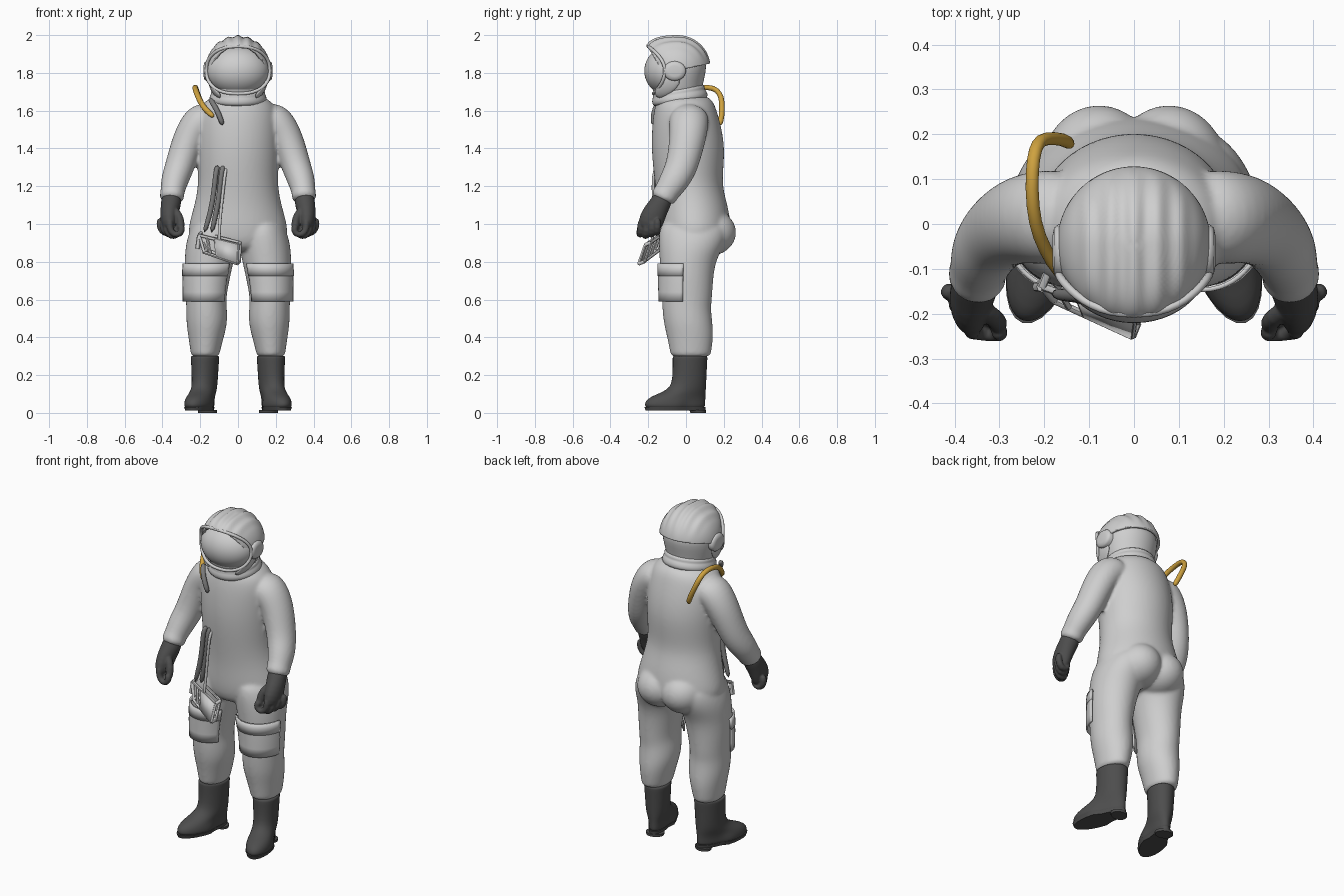
import bpy, bmesh, math
from mathutils import Vector

cube = bpy.data.objects.get("Cube")
if cube:
    bpy.data.objects.remove(cube, do_unlink=True)


def material(name, r, g, b):
    m = bpy.data.materials.new(name)
    m.use_nodes = True
    m.diffuse_color = (r, g, b, 1)
    m.node_tree.nodes["Principled BSDF"].inputs["Base Color"].default_value = (r, g, b, 1)
    return m


SUIT = material("suit_grey", .62, .62, .62)
RUBBER = material("dark_rubber", .075, .075, .075)
TUBING = material("tube_grey", .2, .2, .2)
AMBER = material("amber_hose", .62, .36, .05)


def skin(bm, rings, closed=True):
    """Join rings of points with quads; closed rings get end caps."""
    vs = [[bm.verts.new(p) for p in ring] for ring in rings]
    n = len(vs[0])
    for a, b in zip(vs, vs[1:]):
        for i in range(n if closed else n - 1):
            j = (i + 1) % n
            bm.faces.new((a[i], a[j], b[j], b[i]))
    if closed:
        bm.faces.new(vs[0])
        bm.faces.new(vs[-1])


def oval(cx, hw, y0, y1, z, t, grow=0.0):
    """Point on an oval horizontal section at angle t."""
    return Vector((cx + (hw + grow) * math.cos(t),
                   (y0 + y1) / 2 + ((y1 - y0) / 2 + grow) * math.sin(t), z))


def stack(bm, sections, side=1, n=24, tilt=0):
    rings = []
    for sec in sections:
        ring = [oval(*sec, math.tau * i / n) for i in range(n)]
        rings.append([Vector((p.x * side, p.y, p.z + tilt * p.y)) for p in ring])
    skin(bm, rings)


def tube(bm, path, r=None, side=1, n=20):
    """Sweep an oval along a path of (x, y, z) or (x, y, z, width, depth)."""
    pts = [Vector((p[0] * side, p[1], p[2])) for p in path]
    rings, u = [], Vector((0, 1, 0))
    for i, p in enumerate(pts):
        d = (pts[min(i + 1, len(pts) - 1)] - pts[max(i - 1, 0)]).normalized()
        if abs(d.dot(u)) > .95:
            u = Vector((1, 0, 0))
        u = (u - d * d.dot(u)).normalized()
        v = d.cross(u)
        ra, rb = (r, r) if r else path[i][3:]
        rings.append([p + v * ra * math.cos(math.tau * k / n) + u * rb * math.sin(math.tau * k / n)
                      for k in range(n)])
    skin(bm, rings)


def finish(name, bm, mat, sub=1, voxel=0, smooth=0, thick=0, offset=-1):
    bmesh.ops.recalc_face_normals(bm, faces=bm.faces)
    me = bpy.data.meshes.new(name)
    bm.to_mesh(me)
    bm.free()
    me.materials.append(mat)
    for f in me.polygons:
        f.use_smooth = True
    me.set_sharp_from_angle(angle=math.radians(45 if not sub else 180))
    ob = bpy.data.objects.new(name, me)
    bpy.context.collection.objects.link(ob)
    if thick:
        m = ob.modifiers.new("Thickness", "SOLIDIFY")
        m.thickness, m.offset = thick, offset
    if sub:
        m = ob.modifiers.new("Round", "SUBSURF")
        m.levels = m.render_levels = sub
    if voxel:
        m = ob.modifiers.new("Blend", "REMESH")
        m.mode, m.voxel_size, m.use_smooth_shade = "VOXEL", voxel, True
        m = ob.modifiers.new("Soften", "SMOOTH")
        m.iterations, m.factor = smooth, .5


def ellipsoid(bm, centre, radii, u=48, v=24):
    vs = bmesh.ops.create_uvsphere(bm, u_segments=u, v_segments=v, radius=1)["verts"]
    for p in vs:
        p.co = Vector(centre) + Vector([a * b for a, b in zip(p.co, radii)])


# One-piece suit: trunk, seat, legs and sleeves blended together
LEG = [(.174, .072, -.078, .127, .295), (.174, .076, -.083, .133, .31), (.169, .094, -.1, .146, .40),
       (.165, .109, -.118, .142, .47), (.166, .109, -.126, .132, .55), (.17, .106, -.128, .138, .60),
       (.164, .119, -.134, .144, .70), (.153, .13, -.14, .156, .80), (.142, .138, -.145, .2, .88),
       (.13, .13, -.145, .225, .96), (.12, .10, -.12, .2, 1.03)]
TRUNK = [(.14, -.10, .12, .85), (.225, -.135, .18, .89), (.266, -.147, .236, .94), (.262, -.152, .24, 1.0),
         (.232, -.154, .222, 1.1), (.212, -.164, .193, 1.2), (.215, -.176, .2, 1.3), (.22, -.184, .206, 1.4),
         (.22, -.182, .192, 1.5), (.213, -.174, .17, 1.58), (.193, -.163, .152, 1.635), (.152, -.15, .13, 1.665),
         (.12, -.13, .10, 1.68)]
ARM = [(.12, .02, 1.57, .08, .10), (.20, .015, 1.55, .1, .108), (.25, .012, 1.475, .088, .1),
       (.284, -.004, 1.385, .082, .092), (.312, -.026, 1.295, .078, .086), (.338, -.065, 1.225, .073, .08),
       (.348, -.105, 1.165, .062, .066), (.349, -.112, 1.155, .067, .07), (.351, -.128, 1.118, .062, .064)]
bm = bmesh.new()
stack(bm, [(0,) + s for s in TRUNK])
for side in (-1, 1):
    stack(bm, LEG, side)
    tube(bm, ARM, side=side)
    ellipsoid(bm, (.078 * side, .12, .955), (.13, .145, .125))
finish("suit", bm, SUIT, sub=2, voxel=.01, smooth=5)


def leg_at(z):
    for a, b in zip(LEG, LEG[1:]):
        if a[4] <= z <= b[4]:
            k = (z - a[4]) / (b[4] - a[4])
            return [p + (q - p) * k for p, q in zip(a, b)]


for side, tag in ((-1, "right"), (1, "left")):
    # Thigh pocket with its flap, wrapped around the leg
    for part, zs, grow in (("pocket", (.59, .64, .69, .74, .785), .004), ("flap", (.725, .76, .79), .007)):
        bm = bmesh.new()
        rows = []
        for z in zs:
            row = [oval(*leg_at(z), math.radians(-142 + 134 * i / 20), grow + .05 * (.79 - z)) for i in range(21)]
            rows.append([Vector((p.x * side, p.y, p.z)) for p in row])
        skin(bm, rows, closed=False)
        finish(f"{tag}_{part}", bm, SUIT, sub=0, thick=.01, offset=0)

    # Boot: shaft and foot turned outward, with a sole and a heel
    def turn_out(bm):
        a = math.radians(17)
        for v in bm.verts:
            x, y = v.co.x * side, v.co.y - .03
            k = max(0, min(1, (.12 - v.co.z) / .06))
            x *= 1 + k * (.15 if y < -.08 else -.1)
            v.co.x = side * (.172 + x * math.cos(a) - y * math.sin(a))
            v.co.y = .03 + y * math.cos(a) + x * math.sin(a)

    bm = bmesh.new()
    stack(bm, [(0, .06, -.215, .095, .02), (0, .066, -.23, .106, .035), (0, .065, -.228, .106, .06),
               (0, .064, -.2, .106, .085), (0, .064, -.135, .107, .108), (0, .065, -.088, .108, .135),
               (0, .067, -.075, .11, .18), (0, .071, -.073, .113, .25), (0, .074, -.074, .116, .295),
               (0, .073, -.072, .114, .302), (0, .05, -.05, .09, .302)])
    turn_out(bm)
    finish(f"{tag}_boot", bm, RUBBER)
    bm = bmesh.new()
    stack(bm, [(0, .06, -.225, .106, .012), (0, .065, -.232, .108, .032)])
    stack(bm, [(0, .056, .025, .107, 0), (0, .058, .02, .108, .015)])
    turn_out(bm)
    finish(f"{tag}_boot_sole", bm, RUBBER, sub=0)

    # Glove: palm, curled fingers and thumb
    bm = bmesh.new()
    tube(bm, [(.351, -.115, 1.15, .054, .054), (.354, -.135, 1.11, .054, .055), (.362, -.16, 1.07, .05, .062),
              (.367, -.182, 1.025, .045, .068), (.364, -.193, .985, .038, .062), (.36, -.195, .965, .02, .04)],
         side=side)
    for i in range(4):
        y, lift = -.238 + .029 * i, .008 * abs(i - 1)
        out = .6 * (y + .2)
        tube(bm, [(x + out, y + dy, z + lift) for x, dy, z in
                  ((.382, 0, 1.02), (.387, 0, .965), (.362, -.004, .933), (.33, -.006, .937),
                   (.317, -.005, .962), (.33, 0, .99))], r=.02, side=side, n=10)
    tube(bm, [(.35, -.18, 1.085), (.312, -.208, 1.05), (.3, -.222, 1.0), (.308, -.23, .96)],
         r=.022, side=side, n=10)
    finish(f"{tag}_glove", bm, RUBBER, voxel=.005, smooth=3)

    # Helmet ear cup and the cheek guard that runs down from it
    bm = bmesh.new()
    ear = [(.13, .05), (.168, .052), (.178, .045), (.182, .028)]
    tube(bm, [(x, -.06, 1.81, r, r * 1.15) for x, r in ear], side=side, n=24)
    finish(f"{tag}_ear_cup", bm, SUIT, sub=0)
    bm = bmesh.new()
    tube(bm, [(.155, -.06, 1.79, .01, .05), (.148, -.085, 1.74, .01, .045),
              (.128, -.125, 1.70, .01, .035), (.09, -.16, 1.675, .01, .02)], side=side, n=12)
    finish(f"{tag}_cheek_guard", bm, SUIT)

# Helmet: inner body, ribbed shell with a brim, visor and its rim
bm = bmesh.new()
stack(bm, [(0, .125, -.165, .08, 1.66), (0, .138, -.178, .085, 1.71), (0, .15, -.185, .095, 1.76),
           (0, .158, -.187, .107, 1.81), (0, .157, -.182, .11, 1.86), (0, .12, -.14, .07, 1.92)])
finish("helmet_body", bm, SUIT)

bm = bmesh.new()
ellipsoid(bm, (0, -.047, 1.82), (.172, .178, .175), 80, 48)
for v in bm.verts:
    mask = max(0, min(1, (v.co.z - 1.85) / .06)) * max(0, min(1, (.14 - abs(v.co.x)) / .03))
    v.co.z += .005 * mask * math.cos(math.tau * v.co.x / .054)
    if v.co.y < -.047 and v.co.z > 1.82:
        v.co.z += .05 * ((-.047 - v.co.y) / .16) ** 2 * min(1, (v.co.z - 1.82) / .06)
for point, normal in (((0, .13, 1.85), (0, -.21, 1)), ((0, -.205, 1.94), (0, .85, .52))):
    bmesh.ops.bisect_plane(bm, geom=bm.verts[:] + bm.edges[:] + bm.faces[:], plane_co=point,
                           plane_no=normal, clear_inner=True)
finish("helmet_shell", bm, SUIT, sub=0, thick=.014)

bm = bmesh.new()
ellipsoid(bm, (0, -.085, 1.81), (.166, .136, .132))
finish("visor", bm, SUIT, sub=0)

bm = bmesh.new()
rim = []
for i in range(49):
    t = math.tau * i / 48
    c, s = (math.copysign(abs(k) ** .85, k) for k in (math.cos(t), math.sin(t)))
    rim.append((.168 * c, -.112 - (.088 if s > 0 else .06) * s * s, 1.812 + (.128 if s > 0 else .122) * s))
tube(bm, rim, r=.009, n=10)
finish("visor_rim", bm, SUIT, sub=0)

# Neck collar, lower at the front
bm = bmesh.new()
stack(bm, [(0, .15, -.168, .115, 1.64), (0, .155, -.182, .118, 1.665), (0, .148, -.18, .108, 1.69),
           (0, .142, -.176, .1, 1.695), (0, .146, -.178, .102, 1.712), (0, .13, -.165, .09, 1.73)], tilt=.16)
finish("neck_collar", bm, SUIT)

# Hoses
bm = bmesh.new()
tube(bm, [(-.14, .175, 1.52), (-.155, .19, 1.56), (-.2, .192, 1.65), (-.215, .18, 1.69), (-.225, .15, 1.722),
          (-.229, .08, 1.726), (-.222, 0, 1.70), (-.2, -.055, 1.645), (-.168, -.11, 1.60), (-.125, -.14, 1.565)],
     r=.0155, n=10)
finish("shoulder_hose", bm, AMBER)
bm = bmesh.new()
tube(bm, [(-.15, -.115, 1.665), (-.13, -.155, 1.635), (-.10, -.175, 1.58), (-.08, -.172, 1.52)], r=.015, n=10)
for k in (0, 1):
    dx = .03 * k
    tube(bm, [(-.105 + dx, -.15, 1.31), (-.118 + dx, -.165, 1.28), (-.125 + dx, -.162, 1.18),
              (-.145 + dx, -.16, 1.06), (-.18 + dx * 1.3, -.155, .95)], r=.0145, n=10)
finish("chest_hoses", bm, TUBING)
bm = bmesh.new()
tube(bm, [(-.062, -.155, 1.3), (-.07, -.178, 1.26), (-.085, -.17, 1.12), (-.1, -.17, .98), (-.1, -.185, .88)],
     r=.009, n=8)
finish("thin_hose", bm, SUIT)

# Hanging equipment frame: two linked rails with cross bars and a plate
bm = bmesh.new()
corners = [Vector(p) for p in ((-.205, -.14, .94), (0, -.215, .89), (-.005, -.25, .79), (-.18, -.17, .85))]
back = Vector((.012, .03, .012))
for shift in (Vector(), back):
    for i in range(4):
        tube(bm, [corners[i] + shift, corners[(i + 1) % 4] + shift], r=.008, n=8)
for c in corners:
    tube(bm, [c, c + back], r=.01, n=8)
for k in (.2, .4):
    tube(bm, [corners[0].lerp(corners[1], k), corners[3].lerp(corners[2], k)], r=.007, n=8)
tube(bm, [corners[0], corners[0] + Vector((-.01, 0, -.07))], r=.012, n=8)
finish("equipment_frame", bm, SUIT, sub=0)
bm = bmesh.new()
a, b, c, d = corners
skin(bm, [[a.lerp(b, .4), b], [d.lerp(c, .4), c]], closed=False)
finish("equipment_plate", bm, SUIT, sub=0, thick=.008)
